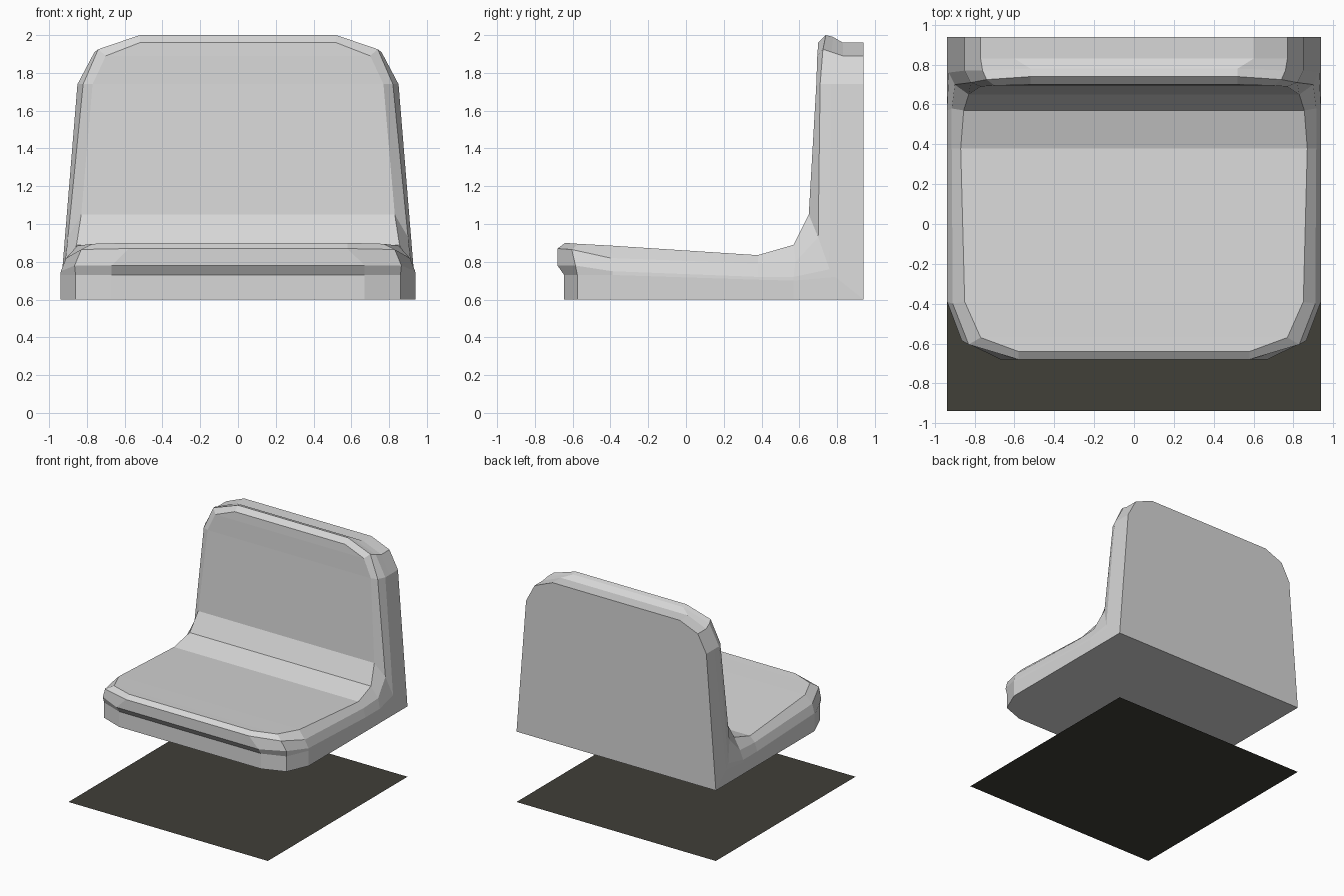
import bpy, bmesh

if "Cube" in bpy.data.objects:
    bpy.data.objects.remove(bpy.data.objects["Cube"])


def material(name, colour):
    m = bpy.data.materials.new(name)
    m.diffuse_color = (*colour, 1)
    m.use_nodes = True
    m.node_tree.nodes["Principled BSDF"].inputs["Base Color"].default_value = m.diffuse_color
    return m


def finish(name, bm, mat):
    bmesh.ops.recalc_face_normals(bm, faces=bm.faces)
    me = bpy.data.meshes.new(name)
    bm.to_mesh(me)
    bm.free()
    me.materials.append(mat)
    ob = bpy.data.objects.new(name, me)
    bpy.context.collection.objects.link(ob)
    return ob


light_grey = material("light grey plastic", (0.68, 0.68, 0.68))
dark_grey = material("dark floor grey", (0.052, 0.05, 0.04))

# Right-hand half loops, each running from the front lip to the top of the back
sitting_edge = [(.58, -.64, .90), (.77, -.57, .895), (.85, -.39, .885),
                (.87, .38, .835), (.855, .57, .89), (.83, .65, 1.05),
                (.77, .69, 1.74), (.70, .695, 1.89), (.52, .70, 1.96)]
rounded_edge = [(.58, -.68, .87), (.83, -.605, .865), (.91, -.40, .82),
                (.915, .38, .79), (.915, .58, .80), (.90, .70, .93),
                (.82, .71, 1.74), (.74, .725, 1.925), (.52, .74, 2.0)]
outer_edge = [(.67, -.68, .78), (.865, -.585, .78), (.938, -.39, .75),
              (.938, .38, .72), (.938, .57, .72), (.93, .76, .76),
              (.85, .77, 1.74), (.76, .77, 1.91), (.52, .78, 1.99)]
wall_edge = [(.67, -.645, .73), (.86, -.575, .73), (.94, -.39, .73),
             (.94, .38, .705), (.94, .57, .70), (.933, .79, .72),
             (.85, .83, 1.74), (.77, .83, 1.89), (.60, .83, 1.96)]
# Flat underside (first five points) and flat rear face
flat_edge = [(x, y, .6) for x, y, z in wall_edge[:5]] + [(.94, .94, .6)] + \
            [(x, .94, z) for x, y, z in wall_edge[6:]]
loops = [sitting_edge, rounded_edge, outer_edge, wall_edge, flat_edge]

# Moulded seat: mirrored rims, joined across the middle
bm = bmesh.new()
sides = [[[bm.verts.new((s * x, y, z)) for x, y, z in lp] for lp in loops]
         for s in (-1, 1)]
left, right = sides
count = len(sitting_edge)
for side in sides:
    for a, b in zip(side, side[1:]):
        for i in range(count - 1):
            bm.faces.new((a[i], a[i + 1], b[i + 1], b[i]))
for k in (0, -1):            # sitting surface, then underside and rear
    for i in range(count - 1):
        bm.faces.new((left[k][i], right[k][i], right[k][i + 1], left[k][i + 1]))
for i in (0, -1):            # front lip and top of the back
    for k in range(len(loops) - 1):
        bm.faces.new((left[k][i], right[k][i], right[k + 1][i], left[k + 1][i]))
finish("moulded_seat", bm, light_grey)

# Floor plate below the seat
bm = bmesh.new()
bmesh.ops.create_grid(bm, x_segments=1, y_segments=1, size=.94)
finish("floor_plate", bm, dark_grey)
